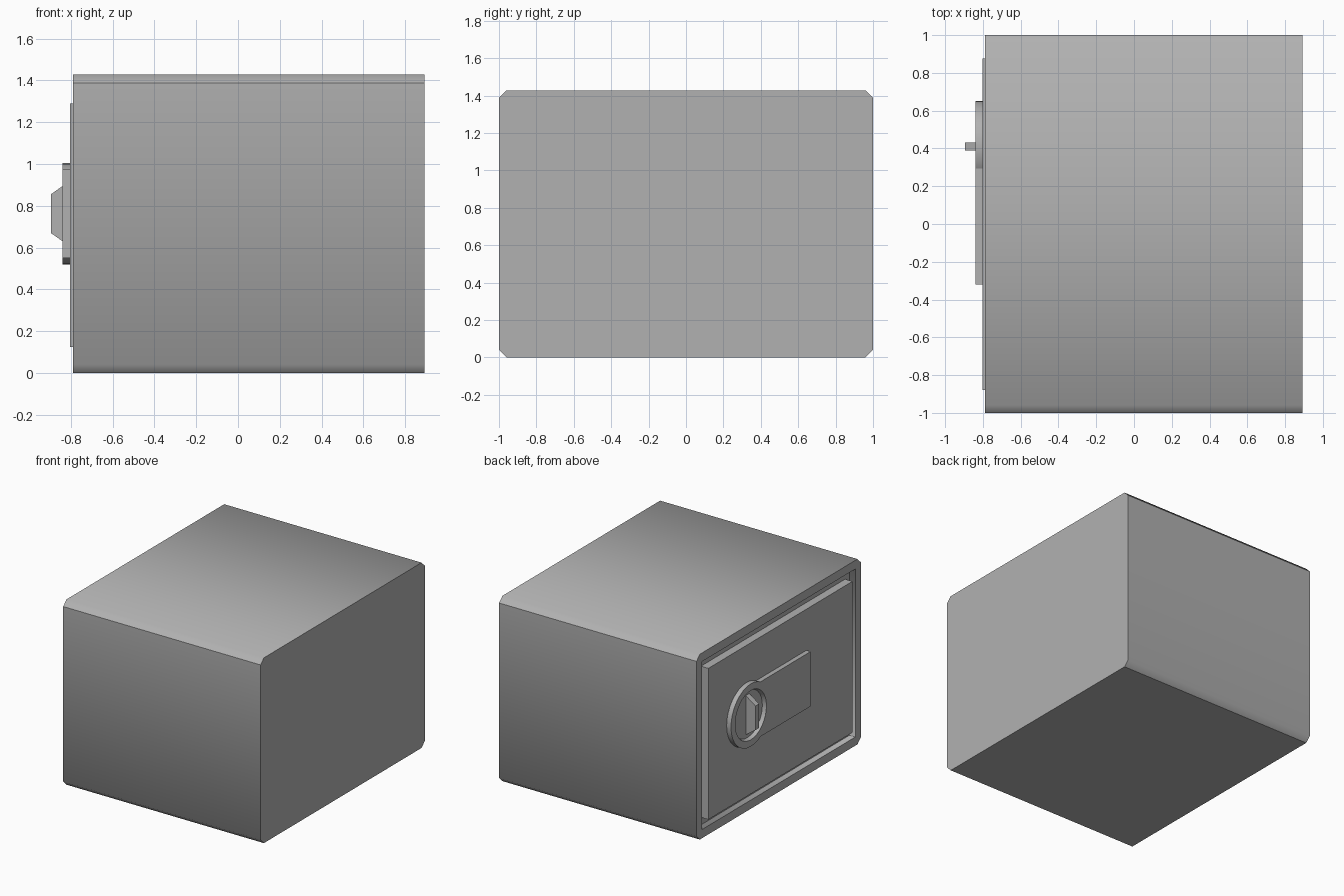
import bpy, bmesh, math
from mathutils import Vector

if "Cube" in bpy.data.objects:
    bpy.data.objects.remove(bpy.data.objects["Cube"])

grey = bpy.data.materials.new("dark_grey")
grey.diffuse_color = (0.44, 0.44, 0.44, 1)
grey.use_nodes = True
grey.node_tree.nodes["Principled BSDF"].inputs["Base Color"].default_value = grey.diffuse_color


def finish(name, bm, angle=50):
    bmesh.ops.recalc_face_normals(bm, faces=bm.faces[:])
    mesh = bpy.data.meshes.new(name)
    bm.to_mesh(mesh)
    bm.free()
    mesh.materials.append(grey)
    ob = bpy.data.objects.new(name, mesh)
    bpy.context.collection.objects.link(ob)
    bpy.ops.object.select_all(action='DESELECT')
    ob.select_set(True)
    bpy.context.view_layer.objects.active = ob
    bpy.ops.object.shade_smooth_by_angle(angle=math.radians(angle), keep_sharp_edges=True)
    return ob


def prism(points, offset):
    """Extrude a flat outline; returns the bmesh and the starting cap."""
    bm = bmesh.new()
    offset = Vector(offset)
    a = [bm.verts.new(p) for p in points]
    b = [bm.verts.new(Vector(p) + offset) for p in points]
    cap = bm.faces.new(a)
    bm.faces.new(b[::-1])
    for i in range(len(a)):
        j = (i + 1) % len(a)
        bm.faces.new((a[j], a[i], b[i], b[j]))
    bmesh.ops.recalc_face_normals(bm, faces=bm.faces[:])
    return bm, cap


# Safe body: chamfered prism with a recessed door opening
FX, BX, H, C = -0.79, 0.893, 1.428, 0.04
outline = [(-1, C), (-1 + C, 0), (1 - C, 0), (1, C),
           (1, H - C), (1 - C, H), (-1 + C, H), (-1, H - C)]
bm, front = prism([(FX, y, z) for y, z in outline], (BX - FX, 0, 0))
# crisp long edges under the top chamfers and around the flat bottom
for e in bm.edges:
    v, w = e.verts
    if abs(v.co.x - w.co.x) > 1 and (v.co.z < 0.001 or abs(v.co.z - (H - C)) < 0.001):
        e.smooth = False
bmesh.ops.inset_region(bm, faces=[front], thickness=0.067, use_even_offset=True)
res = bmesh.ops.extrude_face_region(bm, geom=[front])
bmesh.ops.translate(bm, vec=(0.05, 0, 0),
                    verts=[g for g in res['geom'] if isinstance(g, bmesh.types.BMVert)])
if front.is_valid:
    bmesh.ops.delete(bm, geom=[front], context='FACES_ONLY')
finish("safe_body", bm)

# Door slab
door = [(-0.88, 0.125), (0.875, 0.125), (0.875, 1.29), (-0.88, 1.29)]
bm, _ = prism([(-0.803, y, z) for y, z in door], (0.063, 0, 0))
finish("door", bm, 30)

# Lock plate: rectangle ending in an arc inside the dial ring's rim
CY, CZ, R, HALF = 0.41, 0.762, 0.242, 0.211
a0 = math.asin(HALF / (R - 0.01))
plate = [(-0.32, CZ - HALF), (-0.32, CZ + HALF)]
for i in range(13):
    a = math.pi - a0 + 2 * a0 * i / 12
    plate.append((CY + (R - 0.01) * math.cos(a), CZ + (R - 0.01) * math.sin(a)))
bm, _ = prism([(-0.839, y, z) for y, z in plate], (0.039, 0, 0))
finish("lock_plate", bm, 30)

# Dial ring with a sunken dish
N = 32
profile = [(R, -0.80), (R, -0.84), (0.19, -0.84), (0.18, -0.812)]
bm = bmesh.new()
rings = [[bm.verts.new((x, CY + r * math.cos(2 * math.pi * i / N),
                        CZ + r * math.sin(2 * math.pi * i / N))) for i in range(N)]
         for r, x in profile]
for p, q in zip(rings, rings[1:]):
    for i in range(N):
        j = (i + 1) % N
        bm.faces.new((p[i], p[j], q[j], q[i]))
bm.faces.new(rings[-1])
bm.faces.new(rings[0][::-1])
finish("dial_ring", bm, 30)

# Turning handle: tapered fin standing in the dish
fin = [(-0.895, 0.67), (-0.895, 0.855), (-0.81, 0.915), (-0.81, 0.61)]
bm, _ = prism([(x, CY - 0.022, z) for x, z in fin], (0, 0.044, 0))
finish("handle", bm, 30)
